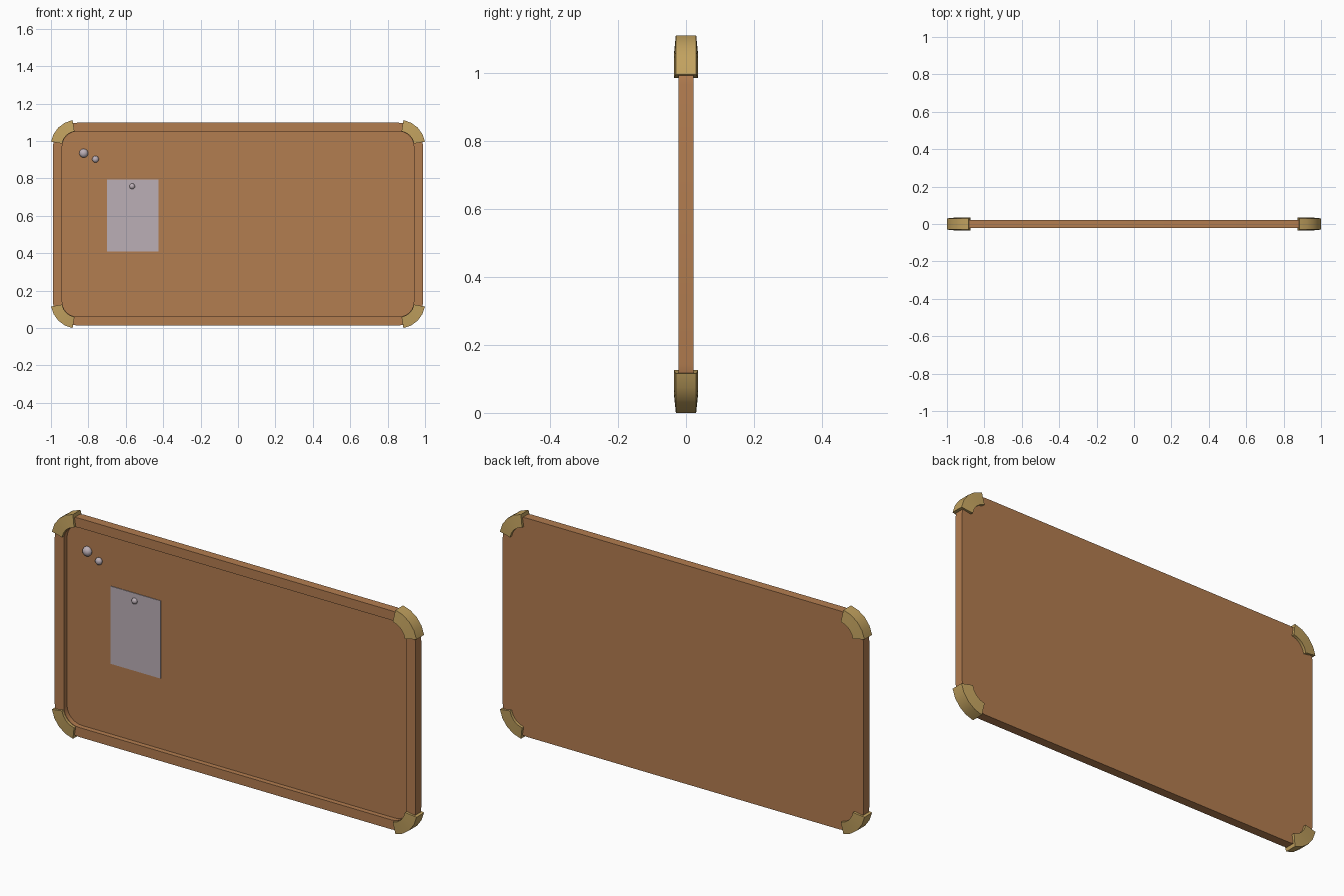
import bpy, bmesh
from math import sin, cos, radians, pi

cube = bpy.data.objects.get("Cube")
if cube:
    bpy.data.objects.remove(cube, do_unlink=True)

MID_Z = 0.556


def material(name, rgb, rough=0.6):
    m = bpy.data.materials.new(name)
    m.use_nodes = True
    m.diffuse_color = (*rgb, 1)
    bsdf = m.node_tree.nodes["Principled BSDF"]
    bsdf.inputs["Base Color"].default_value = (*rgb, 1)
    bsdf.inputs["Roughness"].default_value = rough
    return m


wood = material("warm_wood", (0.45, 0.205, 0.08))
brass = material("old_brass", (0.54, 0.36, 0.115))
pale = material("pale_lilac_grey", (0.50, 0.43, 0.47))


def finish(bm, name, mat, smooth=False):
    bmesh.ops.recalc_face_normals(bm, faces=bm.faces)
    mesh = bpy.data.meshes.new(name)
    bm.to_mesh(mesh)
    bm.free()
    mesh.materials.append(mat)
    ob = bpy.data.objects.new(name, mesh)
    bpy.context.collection.objects.link(ob)
    if smooth:
        bpy.ops.object.select_all(action='DESELECT')
        ob.select_set(True)
        bpy.context.view_layer.objects.active = ob
        bpy.ops.object.shade_smooth_by_angle(angle=radians(35))
    return ob


def rounded_ring(bm, half_x, half_z, radius, y, steps=6):
    """Loop of vertices around a rounded rectangle facing the front."""
    ring = []
    for quarter, (sx, sz) in enumerate([(1, 1), (-1, 1), (-1, -1), (1, -1)]):
        for i in range(steps + 1):
            a = (quarter + i / steps) * pi / 2
            ring.append(bm.verts.new((sx * (half_x - radius) + radius * cos(a), y,
                                      MID_Z + sz * (half_z - radius) + radius * sin(a))))
    return ring


def bridge(bm, a, b):
    n = len(a)
    for i in range(n):
        j = (i + 1) % n
        bm.faces.new((a[i], a[j], b[j], b[i]))


# Board: flat back, raised rim and recessed front panel
bm = bmesh.new()
rings = [rounded_ring(bm, 0.99, 0.542, 0.13, 0.022),
         rounded_ring(bm, 0.99, 0.542, 0.13, -0.022),
         rounded_ring(bm, 0.94, 0.495, 0.08, -0.022),
         rounded_ring(bm, 0.94, 0.495, 0.08, 0.003)]
for first, second in zip(rings, rings[1:]):
    bridge(bm, first, second)
bm.faces.new(rings[0])
bm.faces.new(rings[-1])
finish(bm, "board", wood, smooth=True)


# Brass corner guards: tapered section swept round each corner
def corner_guard(name, sx, sz):
    bm = bmesh.new()
    section = [(0.082, -0.036), (0.142, -0.03), (0.142, 0.03), (0.082, 0.036)]
    steps = 4
    loops = []
    for i in range(steps + 1):
        a = radians(10 + 70 * i / steps)
        loops.append([bm.verts.new((sx * (0.86 + r * cos(a)), y,
                                    MID_Z + sz * (0.416 + r * sin(a))))
                      for r, y in section])
    for first, second in zip(loops, loops[1:]):
        bridge(bm, first, second)
    bm.faces.new(loops[0])
    bm.faces.new(loops[-1])
    finish(bm, name, brass, smooth=True)


for side, sx in (("left", 1), ("right", -1)):
    for level, sz in (("top", 1), ("bottom", -1)):
        corner_guard(f"{level}_{side}_corner_guard", sx, sz)

# Pinned sheet of paper
bm = bmesh.new()
bmesh.ops.create_cube(bm, size=1)
bmesh.ops.scale(bm, vec=(0.275, 0.003, 0.385), verts=bm.verts)
bmesh.ops.translate(bm, vec=(-0.562, 0.001, 0.603), verts=bm.verts)
finish(bm, "paper_sheet", pale)

# Round-headed pins
for name, x, z, r in (("large_pin", -0.825, 0.935, 0.024),
                      ("small_pin", -0.762, 0.903, 0.018),
                      ("paper_pin", -0.566, 0.758, 0.015)):
    bm = bmesh.new()
    bmesh.ops.create_uvsphere(bm, u_segments=12, v_segments=8, radius=r)
    bmesh.ops.scale(bm, vec=(1, 0.8, 1), verts=bm.verts)
    bmesh.ops.translate(bm, vec=(x, -0.002, z), verts=bm.verts)
    finish(bm, name, pale, smooth=True)
